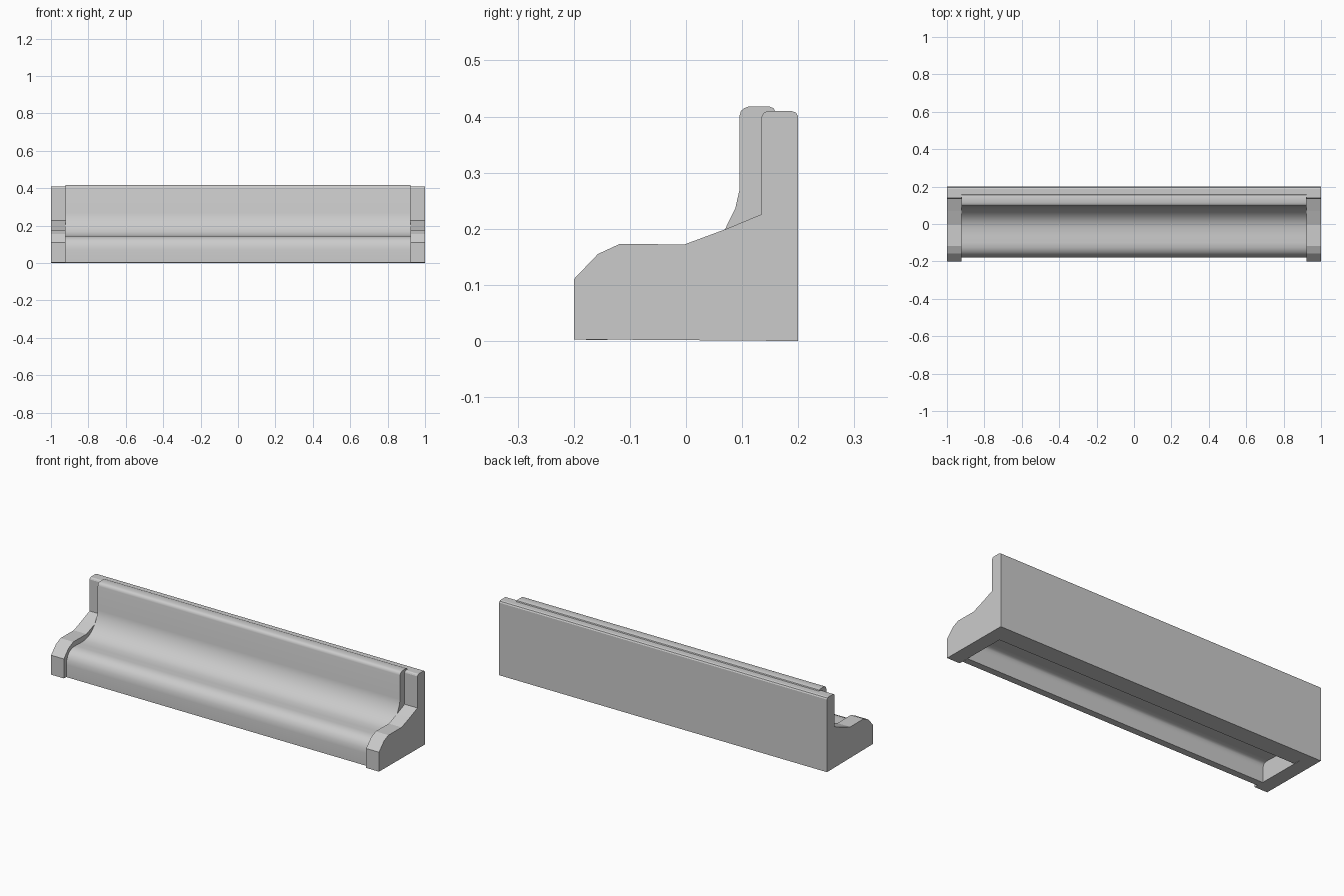
import bpy, bmesh
from mathutils import Vector

if "Cube" in bpy.data.objects:
    bpy.data.objects.remove(bpy.data.objects["Cube"])

INNER = 0.922  # half length between the end pieces


def extrude_profile(name, pts, half):
    """Closed (y, z) outline extruded along x from -half to half."""
    bm = bmesh.new()
    face = bm.faces.new([bm.verts.new((-half, y, z)) for y, z in pts])
    new = bmesh.ops.extrude_face_region(bm, geom=[face])["geom"]
    bmesh.ops.translate(bm, vec=(2 * half, 0, 0),
                        verts=[v for v in new if isinstance(v, bmesh.types.BMVert)])
    bmesh.ops.recalc_face_normals(bm, faces=bm.faces)
    mesh = bpy.data.meshes.new(name)
    bm.to_mesh(mesh)
    bm.free()
    obj = bpy.data.objects.new(name, mesh)
    bpy.context.collection.objects.link(obj)
    return obj


def activate(obj):
    bpy.ops.object.select_all(action='DESELECT')
    obj.select_set(True)
    bpy.context.view_layer.objects.active = obj


def offset_inward(pts, d):
    """Offset an open outline to its right-hand side."""
    out = []
    for i, p in enumerate(pts):
        a, b = Vector(pts[max(i - 1, 0)]), Vector(pts[min(i + 1, len(pts) - 1)])
        t = (b - a).normalized()
        out.append((p[0] + t.y * d, p[1] - t.x * d))
    return out


# Frame: back panel with two faceted end pieces, cut from one extrusion
frame = extrude_profile("bench_frame", [
    (-0.2, 0.003), (-0.2, 0.11), (-0.157, 0.155), (-0.118, 0.173), (-0.003, 0.172),
    (0.07, 0.199), (0.135, 0.226), (0.135, 0.4), (0.138, 0.406), (0.145, 0.41),
    (0.187, 0.41), (0.196, 0.407), (0.2, 0.4), (0.2, 0)], 1.0)
cutter = extrude_profile("frame_cutter", [
    (-0.5, -0.2), (-0.5, 0.6), (0.136, 0.6), (0.136, -0.2)], INNER)
cutter.hide_render = True
mod = frame.modifiers.new("cut", 'BOOLEAN')
mod.operation = 'DIFFERENCE'
mod.solver = 'EXACT'
mod.object = cutter
activate(frame)
bpy.ops.object.modifier_apply(modifier="cut")
bpy.data.objects.remove(cutter, do_unlink=True)

# Seat: curved sheet rising into the backrest, hollow underneath
seat_curve = [(-0.178, 0.002), (-0.178, 0.07), (-0.175, 0.095), (-0.165, 0.118),
              (-0.15, 0.133), (-0.128, 0.143), (-0.1, 0.145), (-0.06, 0.143),
              (-0.02, 0.144), (0.01, 0.151), (0.04, 0.168), (0.07, 0.2),
              (0.088, 0.237), (0.095, 0.268)]
back_top = [(0.095, 0.4), (0.098, 0.41), (0.104, 0.415), (0.112, 0.418),
            (0.148, 0.418), (0.156, 0.415), (0.16, 0.408)]
underside = offset_inward(seat_curve[:10], 0.038)
outline = (seat_curve + back_top + [(0.16, 0.002), (0.095, 0.002), (0.095, 0.14)]
           + [(0.06, 0.133)] + underside[::-1])
seat = extrude_profile("bench_seat", outline, INNER)
activate(seat)
bpy.ops.object.shade_smooth_by_angle(angle=0.6)
